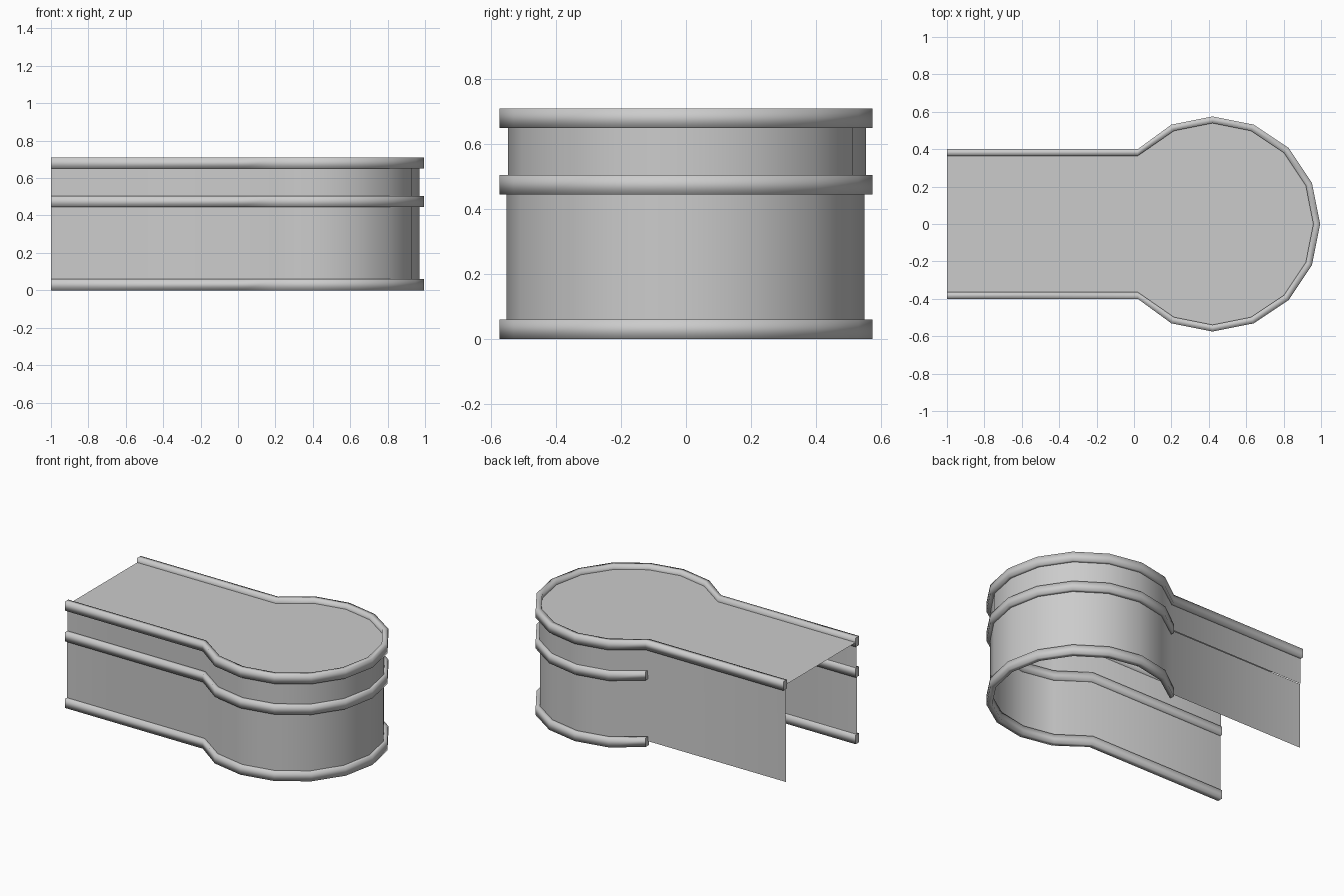
import bpy, math

cube = bpy.data.objects.get("Cube")
if cube:
    bpy.data.objects.remove(cube, do_unlink=True)

grey = bpy.data.materials.new("plain grey")
grey.use_nodes = True
grey.diffuse_color = (0.6, 0.6, 0.6, 1)
grey.node_tree.nodes["Principled BSDF"].inputs["Base Color"].default_value = (0.6, 0.6, 0.6, 1)


def outline(inset, full=True):
    """Keyhole plan from the open end, round the head and back."""
    half, radius = 0.4 - inset, 0.575 - inset
    pts = [(-1, -half), (0.02, -half)]
    for i in range(-5, 6):
        a = i * math.pi / 8
        pts.append((0.42 + radius * math.cos(a), radius * math.sin(a)))
    pts.append((0.02, half))
    if full:
        pts.append((-1, half))
    return pts


def make(name, verts, faces, smooth=True):
    mesh = bpy.data.meshes.new(name)
    mesh.from_pydata(verts, [], faces)
    mesh.materials.append(grey)
    for p in mesh.polygons:
        p.use_smooth = smooth
    obj = bpy.data.objects.new(name, mesh)
    bpy.context.collection.objects.link(obj)
    return obj


def wall(name, z0, z1, shift):
    pts = outline(0.024)
    n = len(pts)
    verts = [(x, y + shift, z) for z in (z0, z1) for x, y in pts]
    make(name, verts, [(i, i + 1, n + i + 1, n + i) for i in range(n - 1)])


def trim(name, z0, z1, full):
    outer, inner = outline(0, full), outline(0.036, full)
    n = len(outer)
    # Rectangular section swept along the plan
    verts = []
    for (ox, oy), (ix, iy) in zip(outer, inner):
        verts += [(ox, oy, z0), (ox, oy, z1), (ix, iy, z1), (ix, iy, z0)]
    faces = [(4 * i + k, 4 * i + 4 + k, 4 * i + 4 + (k + 1) % 4, 4 * i + (k + 1) % 4)
             for i in range(n - 1) for k in range(4)]
    last = 4 * (n - 1)
    faces += [(0, 1, 2, 3), (last + 3, last + 2, last + 1, last)]
    obj = make(name, verts, faces)
    # Keep the cut ends crisp
    for e in obj.data.edges:
        a, b = e.vertices
        if a // 4 == b // 4 and a // 4 in (0, n - 1):
            e.use_edge_sharp = True


# Walls
wall("lower_wall", 0.03, 0.475, -0.002)
wall("upper_wall", 0.475, 0.68, 0.003)

# Roof
plan = outline(0.024)
make("roof", [(x, y, 0.68) for x, y in plan], [tuple(range(len(plan)))], smooth=False)

# Trims: the top one runs all round, the others stop behind the head
trim("top_trim", 0.65, 0.71, True)
trim("middle_trim", 0.445, 0.505, False)
trim("bottom_trim", 0, 0.06, False)
